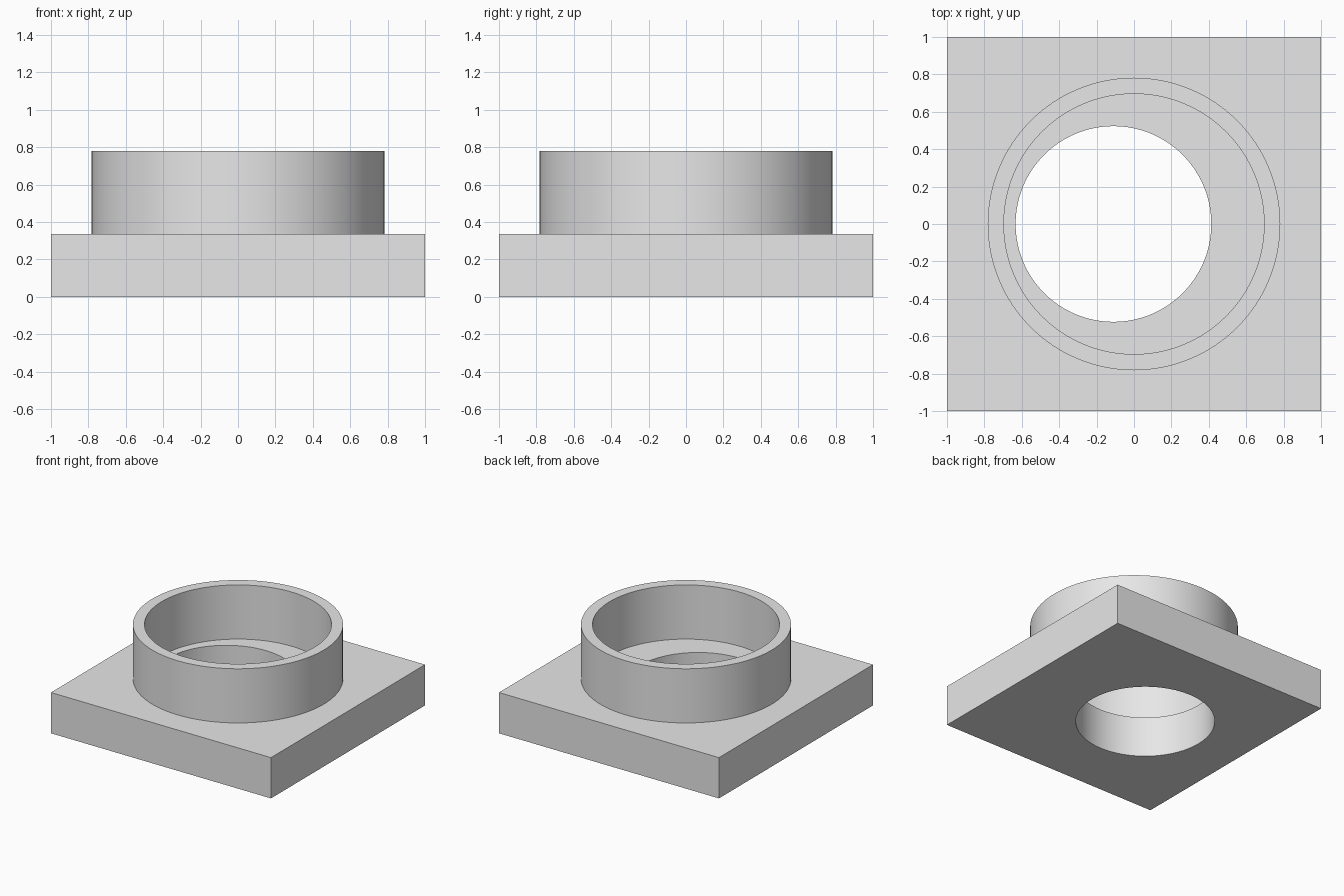
import bpy
import bmesh
import math

default = bpy.data.objects.get("Cube")
if default:
    bpy.data.objects.remove(default)

SEGMENTS = 128
PLATE_TOP = 0.335
RING_TOP = 0.78

# Plain grey material
grey = bpy.data.materials.new("plain_grey")
grey.use_nodes = True
colour = (0.8, 0.8, 0.8, 1)
grey.diffuse_color = colour
grey.node_tree.nodes["Principled BSDF"].inputs["Base Color"].default_value = colour


def circle(radius, cx=0.0):
    angles = [2 * math.pi * i / SEGMENTS for i in range(SEGMENTS)]
    return [(cx + radius * math.cos(a), radius * math.sin(a)) for a in angles]


def extruded_outline(name, outer, hole, bottom, top):
    """Fill between an outline and its hole, then extrude upward."""
    bm = bmesh.new()
    for loop in (outer, hole):
        verts = [bm.verts.new((x, y, bottom)) for x, y in loop]
        for a, b in zip(verts, verts[1:] + verts[:1]):
            bm.edges.new((a, b))
    bmesh.ops.triangle_fill(bm, edges=bm.edges[:], use_beauty=True)
    result = bmesh.ops.extrude_face_region(bm, geom=bm.faces[:])
    raised = [g for g in result["geom"] if isinstance(g, bmesh.types.BMVert)]
    bmesh.ops.translate(bm, verts=raised, vec=(0, 0, top - bottom))
    bmesh.ops.recalc_face_normals(bm, faces=bm.faces[:])
    mesh = bpy.data.meshes.new(name)
    bm.to_mesh(mesh)
    bm.free()
    mesh.materials.append(grey)
    obj = bpy.data.objects.new(name, mesh)
    bpy.context.collection.objects.link(obj)
    bpy.ops.object.select_all(action="DESELECT")
    obj.select_set(True)
    bpy.context.view_layer.objects.active = obj
    bpy.ops.object.shade_smooth_by_angle(angle=math.radians(30))
    return obj


# Square base with an off-centre through hole
square = [(-1, -1), (1, -1), (1, 1), (-1, 1)]
extruded_outline("base_plate", square, circle(0.523, -0.11), 0, PLATE_TOP)

# Thin-walled collar standing on the base
extruded_outline("collar_ring", circle(0.782), circle(0.696), PLATE_TOP, RING_TOP)
